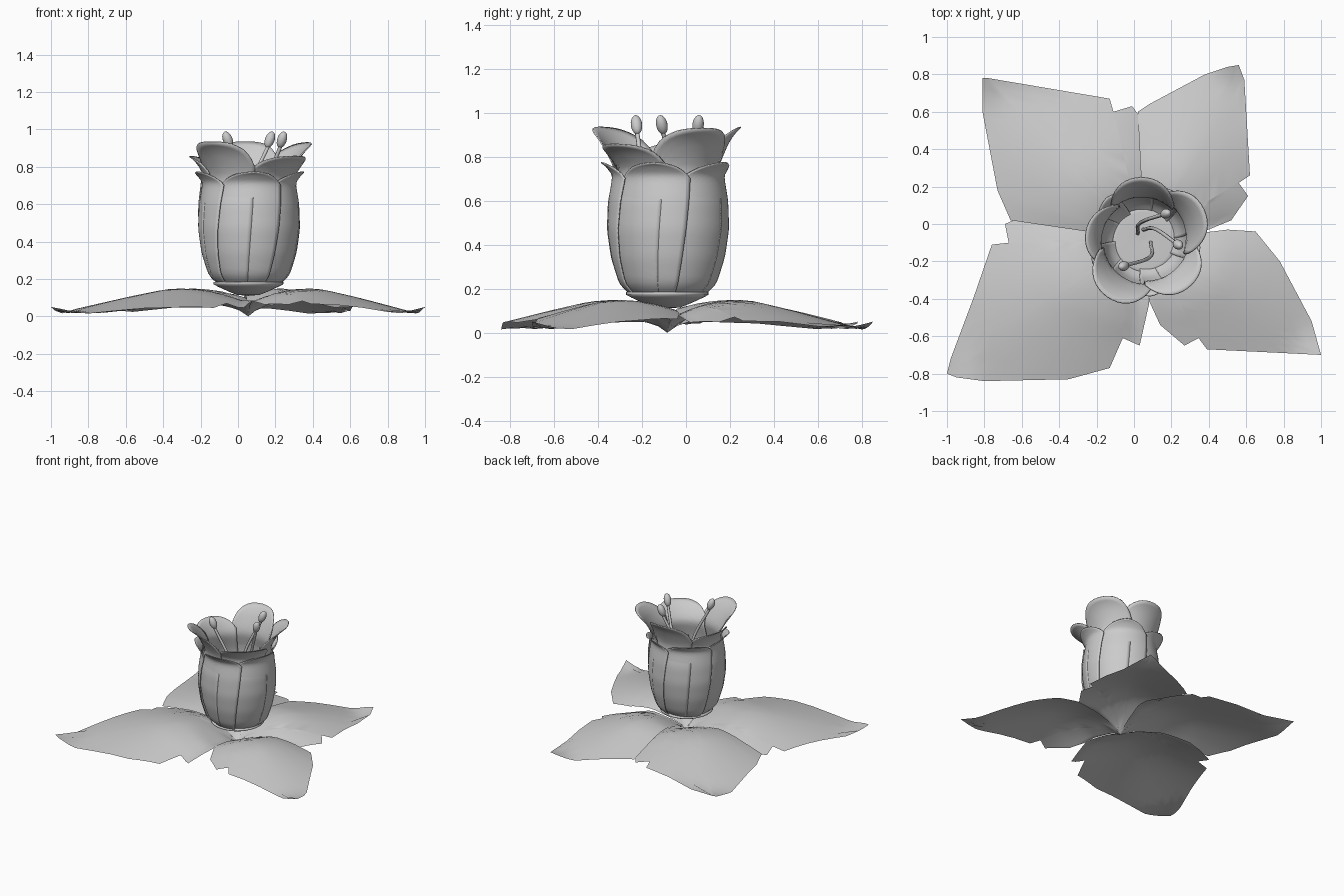
import bpy, bmesh, math
from mathutils import Vector

if "Cube" in bpy.data.objects:
    bpy.data.objects.remove(bpy.data.objects["Cube"])

CX, CY = 0.055, -0.085      # flower axis


def sample(table, t):
    for (a, za), (b, zb) in zip(table, table[1:]):
        if t <= b:
            return za + (zb - za) * (t - a) / (b - a)
    return table[-1][1]


def smooth(table, t, w=0.03):
    return sum(sample(table, t + w * k) for k in (-1, -.5, 0, .5, 1)) / 5


def make(name, verts, faces, thick=0.0):
    me = bpy.data.meshes.new(name)
    me.from_pydata(verts, [], faces)
    bm = bmesh.new()
    bm.from_mesh(me)
    bmesh.ops.recalc_face_normals(bm, faces=bm.faces)
    bm.to_mesh(me)
    bm.free()
    ob = bpy.data.objects.new(name, me)
    bpy.context.collection.objects.link(ob)
    for p in me.polygons:
        p.use_smooth = True
    if thick:
        m = ob.modifiers.new("thickness", 'SOLIDIFY')
        m.thickness = thick
        m.offset = 0
    return ob


# Leaves: fans from the flower axis, arched along the midrib and drooping at the sides
ARCH = [(-.1, -.045), (0, .015), (.1, .08), (.25, .145), (.38, .15), (.55, .11), (.75, .055),
        (.9, .012), (1, .05), (1.1, .09)]
LEAVES = {
    "leaf_back_left": [(.13, .2), (.14, .30), (.10, .48), (-.01, .63), (-.11, .60), (-.13, .67),
                       (-.78, .78), (-.81, .78), (-.81, .6), (-.73, .18), (-.66, .02)],
    "leaf_back_right": [(.35, -.05), (.52, .02), (.61, .15), (.56, .22), (.62, .26),
                        (.59, .77), (.56, .85), (.5, .84), (.38, .80), (.08, .64), (.02, .6)],
    "leaf_front_right": [(.08, -.41), (.14, -.54), (.27, -.65), (.345, -.61), (.39, -.67),
                         (.8, -.69), (1, -.70), (.95, -.52), (.78, -.2), (.65, -.04), (.5, -.03)],
    "leaf_front_left": [(-.45, .08), (-.55, .06), (-.69, 0), (-.67, -.10), (-.76, -.11), (-.86, -.4),
                        (-.98, -.72), (-1, -.80), (-.95, -.82), (-.8, -.84), (-.35, -.83), (-.13, -.77),
                        (-.06, -.61), (.03, -.65), (.08, -.43)],
}


def leaf(name, outline):
    centre = Vector((CX, CY))
    mid = max((Vector(p) - centre for p in outline), key=lambda v: v.length)
    edge = [Vector(a).lerp(Vector(b), k / 3) for a, b in zip(outline, outline[1:]) for k in range(3)]
    edge.append(Vector(outline[-1]))
    rings, n = 14, len(edge)
    verts, faces = [(CX, CY, 0)], []
    for r in range(1, rings + 1):
        for e in edge:
            p = (e - centre) * (r / rings)
            t = p.length / mid.length
            d = min(abs(p.angle_signed(mid)) / math.radians(45), 1.1)
            z = smooth(ARCH, t) - .075 * d ** 1.8 * min(1, t * 2.5)
            verts.append((CX + p.x, CY + p.y, max(z, 0.004)))
    for i in range(n - 1):
        faces.append((0, 1 + i, 2 + i))
        for r in range(rings - 1):
            a = 1 + r * n + i
            faces.append((a, a + n, a + n + 1, a + 1))
    make(name, verts, faces)


for name, outline in LEAVES.items():
    leaf(name, outline)


# Petals: cupped strips on a bud profile, flaring to a pointed rim
def petal(name, angle, top, tip_r, body, neck, grow, half, drop, power, twist):
    prof = [(-.1, .10, .13), (0, .15, .17), (.1, .205, .22), (.25, .243, .34), (.42, .262, .47),
            (.6, .258, .60), (.78, neck, body), (.9, (neck + tip_r) / 2, (body + top * 2) / 3),
            (1, tip_r - grow, top), (1.1, tip_r + .05, top)]
    rad = [(p[0], p[1] + grow) for p in prof]
    hgt = [(p[0], p[2]) for p in prof]
    nu, nv = 18, 26
    verts, faces = [], []
    for j in range(nv + 1):
        for i in range(nu + 1):
            u = i / nu * 2 - 1
            s = j / nv * (1 - drop * abs(u) ** power)
            a = math.radians(angle + u * half) + twist * (s - 1)
            r = smooth(rad, s) + .010 * u
            verts.append((CX + r * math.cos(a), CY + r * math.sin(a), smooth(hgt, s)))
    for j in range(nv):
        for i in range(nu):
            a = j * (nu + 1) + i
            faces.append((a, a + 1, a + nu + 2, a + nu + 1))
    make(name, verts, faces, .006)


INNER = [(93, .94, .335), (27, .935, .36), (-44, .86, .35), (-123, .94, .365), (172, .86, .315)]
for k, (ang, top, tip_r) in enumerate(INNER):
    petal(f"inner_petal_{k + 1}", ang, top, tip_r, .74, .225, 0, 43, .17, 2.2, .2)
for k in range(5):
    petal(f"outer_petal_{k + 1}", 60 + 72 * k, .775, .30, .715, .24, .006, 40, .24, 1.5, .3)


# Receptacle: shallow cup under the bud
cup = [(0, .11), (.06, .115), (.11, .135), (.16, .158), (.187, .172), (.187, .184), (.15, .188), (0, .18)]
N = 40
cv = [(CX + r * math.cos(i * math.tau / N), CY + r * math.sin(i * math.tau / N), z)
      for r, z in cup for i in range(N)]
cf = [(j * N + i, j * N + (i + 1) % N, (j + 1) * N + (i + 1) % N, (j + 1) * N + i)
      for j in range(len(cup) - 1) for i in range(N)]
make("receptacle", cv, cf)


# Stamens: curved filaments with oval heads
STAMENS = [((.02, -.05), (.04, .01), (.17, .055)), ((.05, -.03), (.12, -.03), (.235, -.11)),
           ((.09, -.1), (.08, -.18), (-.055, -.225))]
for k, (a, b, c) in enumerate(STAMENS):
    cu = bpy.data.curves.new(f"filament_{k + 1}", 'CURVE')
    cu.dimensions = '3D'
    cu.bevel_depth = .01
    cu.bevel_resolution = 2
    sp = cu.splines.new('BEZIER')
    sp.bezier_points.add(2)
    for bp, p in zip(sp.bezier_points, [(*a, .18), (*b, .62), (*c, .93)]):
        bp.co = p
        bp.handle_left_type = bp.handle_right_type = 'AUTO'
    bpy.context.collection.objects.link(bpy.data.objects.new(cu.name, cu))
    bpy.ops.mesh.primitive_uv_sphere_add(segments=16, ring_count=10, radius=1, location=(*c, .945))
    head = bpy.context.object
    head.name = f"anther_{k + 1}"
    head.scale = (.026, .026, .046)
    lean = Vector((c[0] - b[0], c[1] - b[1], .35))
    head.rotation_euler = lean.to_track_quat('Z', 'Y').to_euler()
    bpy.ops.object.shade_smooth()
